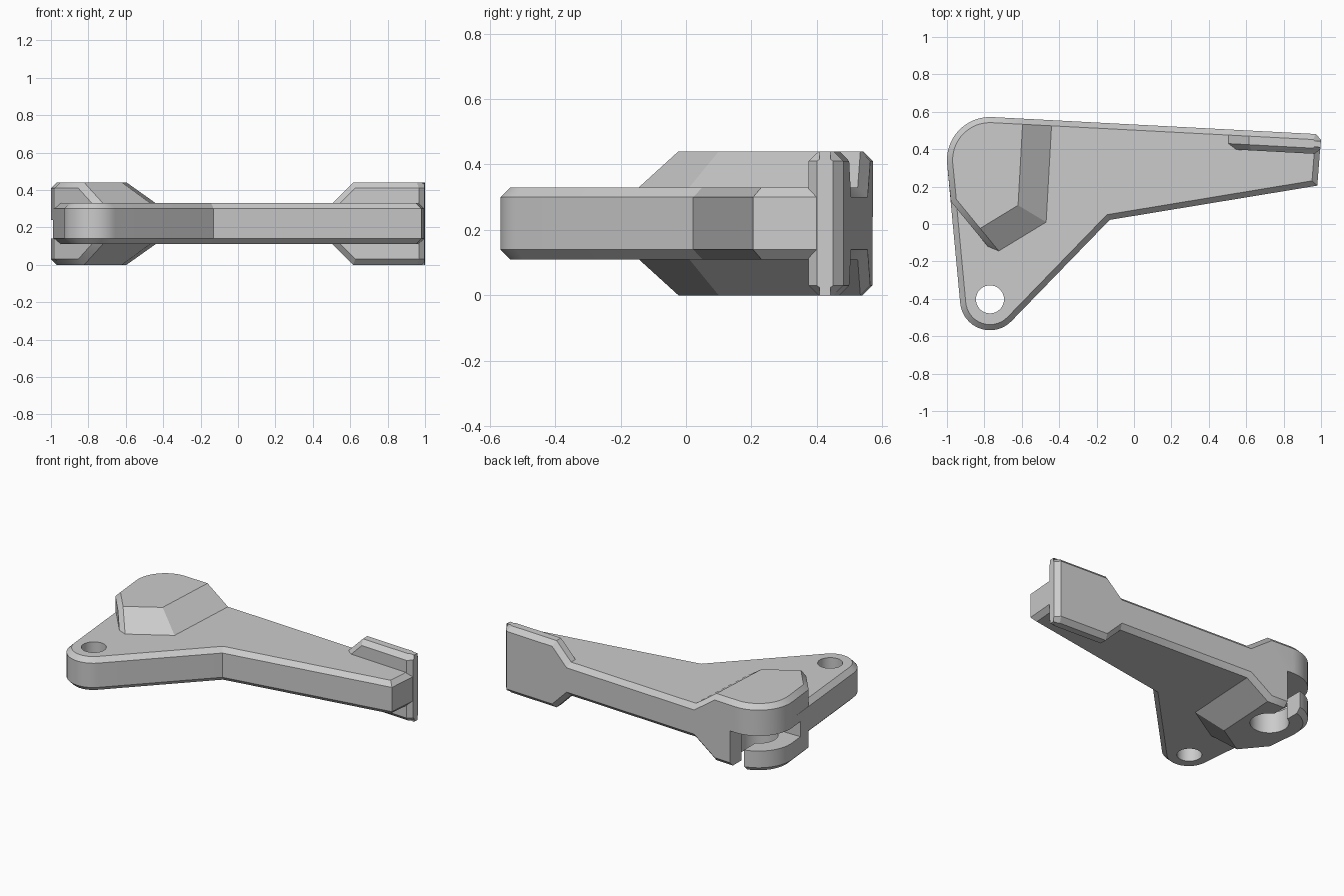
import bpy, bmesh
from math import cos, sin, radians, hypot, atan2, acos
from mathutils import Vector

if "Cube" in bpy.data.objects:
    bpy.data.objects.remove(bpy.data.objects["Cube"])

MID, CH = 0.22, 0.03            # symmetry height, chamfer size
BX, BY, BR = -0.77, 0.342, 0.23   # large rounded corner
PX, PY, PR = -0.77, -0.408, 0.16  # small rounded corner


def arc(cx, cy, r, a0, a1, n):
    return [(cx + r * cos(radians(a0 + (a1 - a0) * i / n)),
             cy + r * sin(radians(a0 + (a1 - a0) * i / n))) for i in range(n + 1)]


def back(x):
    """Straight back edge, tangent to the large corner."""
    nx, ny = cos(radians(87)), sin(radians(87))
    return (nx * BX + ny * BY + BR - nx * x) / ny


def solid(name, outline, z0, z1, ramps=(), chamfer=0.0, plain_end=False):
    """Extruded outline, cut by ramp planes above and below, then chamfered."""
    bm = bmesh.new()
    face = bm.faces.new([bm.verts.new((x, y, z0)) for x, y in outline])
    ext = bmesh.ops.extrude_face_region(bm, geom=[face])
    top = [v for v in ext["geom"] if isinstance(v, bmesh.types.BMVert)]
    bmesh.ops.translate(bm, verts=top, vec=(0, 0, z1 - z0))
    for (px, py), (nx, ny), run in ramps:
        for s, z in ((1, z1), (-1, z0)):
            bmesh.ops.bisect_plane(bm, geom=bm.verts[:] + bm.edges[:] + bm.faces[:],
                                   plane_co=(px, py, z), clear_outer=True,
                                   plane_no=Vector((nx * 0.11, ny * 0.11, s * run)).normalized())
            bmesh.ops.holes_fill(bm, edges=bm.edges[:], sides=0)
    bmesh.ops.recalc_face_normals(bm, faces=bm.faces[:])
    if chamfer:
        edges = []
        for e in bm.edges:
            if len(e.link_faces) != 2:
                continue
            a, b = (f.normal for f in e.link_faces)
            if (abs(a.z) < 0.1) == (abs(b.z) < 0.1):
                continue
            if plain_end and max(a.x, b.x) > 0.95:
                continue
            edges.append(e)
        bmesh.ops.bevel(bm, geom=edges, offset=chamfer, segments=1,
                        affect='EDGES', profile=0.5, clamp_overlap=False)
        bmesh.ops.recalc_face_normals(bm, faces=bm.faces[:])
    me = bpy.data.meshes.new(name)
    bm.to_mesh(me)
    bm.free()
    ob = bpy.data.objects.new(name, me)
    bpy.context.collection.objects.link(ob)
    return ob


def combine(target, other, op):
    mod = target.modifiers.new(other.name, 'BOOLEAN')
    mod.operation, mod.solver, mod.object = op, 'EXACT', other
    bpy.context.view_layer.objects.active = target
    bpy.ops.object.modifier_apply(modifier=mod.name)
    bpy.data.objects.remove(other)


def rect(x0, x1, y0, y1):
    return [(x0, y0), (x1, y0), (x1, y1), (x0, y1)]


# Flat lever plate
notch = (-0.13, 0.022)
dx, dy = notch[0] - PX, notch[1] - PY
tangent = 360 + (atan2(dy, dx) - acos(PR / hypot(dx, dy))) * 180 / 3.14159265
corner = arc(BX, BY, BR, 87, 185.35, 16)
end = [(0.98, 0.205), (0.999, 0.45), (0.972, back(0.972))]
plate = solid("lever_plate",
              corner + arc(PX, PY, PR, 185.35, tangent, 16) + [notch] + end,
              0.11, 0.33, chamfer=CH)

# Thick clamp boss with two sloping sides
boss = solid("clamp_boss",
             corner + [(-0.979, 0.12), (-0.60, -0.341), (-0.1, -0.25), (-0.1, back(-0.1))],
             0, 0.44,
             ramps=[((-0.62, 0.10), (0.998, -0.056), 0.155),
                    ((-0.62, 0.10), (0.52, -0.854), 0.155)],
             chamfer=CH)

# Raised rail at the tip
rail = solid("tip_rail",
             [(0.3, 0.411), (0.967, 0.375), (0.996, 0.40), (1.0, 0.45),
              (0.972, back(0.972)), (0.3, back(0.3))],
             0, 0.44, ramps=[((0.615, 0.4), (-1, 0), 0.11)],
             chamfer=CH, plain_end=True)

combine(plate, boss, 'UNION')
combine(plate, rail, 'UNION')

# Pivot hole, clamp bore, vertical slit and horizontal slot
circle = lambda x, y, r: arc(x, y, r, 0, 348.75, 31)
combine(plate, solid("pivot_hole", circle(PX, PY + 0.005, 0.075), -0.1, 0.6), 'DIFFERENCE')
combine(plate, solid("clamp_bore", circle(BX, BY, 0.117), -0.1, 0.24), 'DIFFERENCE')
combine(plate, solid("clamp_slit", rect(-0.82, -0.72, BY, 0.7), -0.1, 0.24), 'DIFFERENCE')
combine(plate, solid("clamp_slot", rect(-1.1, -0.77, 0.22, 0.7), 0.14, 0.24), 'DIFFERENCE')

# Smooth rounded corners, crisp chamfers
bpy.ops.object.select_all(action='DESELECT')
plate.select_set(True)
bpy.context.view_layer.objects.active = plate
bpy.ops.object.shade_smooth_by_angle(angle=radians(25))
